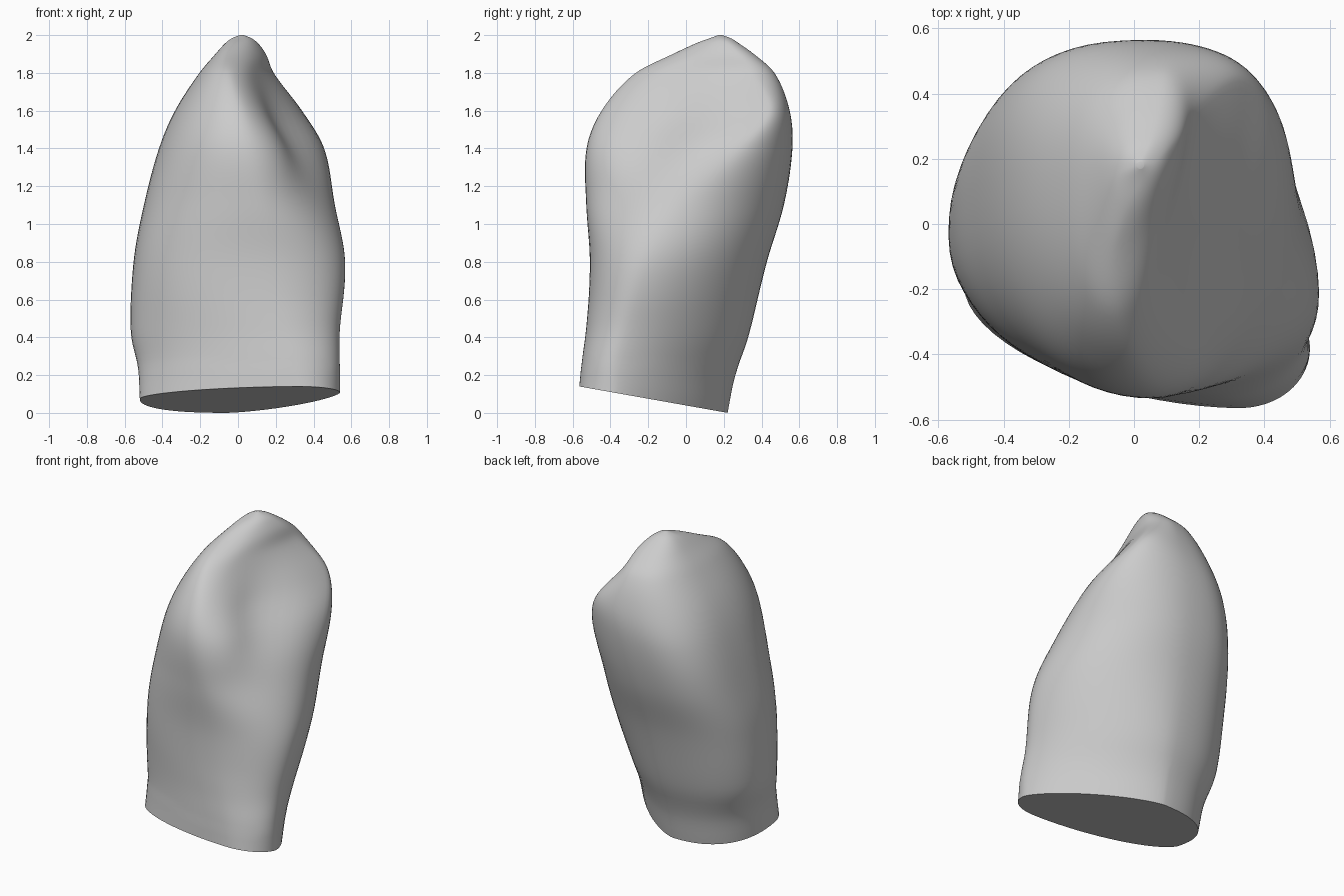
import bpy, bmesh, math

SEGMENTS, ROWS = 72, 80

# Levels: height, then the left, right, front and back extreme points (x, y)
LEVELS = [
    (0.0, -.52, -.20, .54, -.38, .32, -.565, -.06, .22),
    (0.2, -.53, -.14, .54, -.37, .28, -.55, -.06, .26),
    (0.4, -.57, -.06, .54, -.32, .22, -.53, -.05, .33),
    (0.8, -.555, .01, .57, -.20, .13, -.51, -.04, .43),
    (1.1, -.50, .04, .515, -.02, .10, -.53, -.02, .52),
    (1.4, -.42, .08, .46, .25, .04, -.53, .02, .565),
    (1.6, -.335, .10, .34, .43, .00, -.45, .08, .55),
    (1.8, -.205, .10, .19, .34, -.05, -.27, .08, .47),
    (1.9, -.12, .13, .15, .27, -.05, -.07, .07, .36),
    (1.96, -.065, .15, .105, .22, -.01, .06, .05, .275),
    (1.985, -.03, .17, .07, .19, .02, .13, .04, .235),
    (2.0, .01, .18, .03, .18, .02, .17, .02, .19),
]


def level_at(z):
    """Smoothly interpolate the extreme points at a height."""
    i = max(k for k in range(len(LEVELS) - 1) if LEVELS[k][0] <= z)
    a, b = LEVELS[i], LEVELS[i + 1]
    p, n = LEVELS[max(i - 1, 0)], LEVELS[min(i + 2, len(LEVELS) - 1)]
    h = b[0] - a[0]
    t = (z - a[0]) / h
    out = []
    for k in range(1, 9):
        ma = (b[k] - p[k]) / (b[0] - p[0]) * h
        mb = (n[k] - a[k]) / (n[0] - a[0]) * h
        out.append((2*t**3 - 3*t*t + 1) * a[k] + (t**3 - 2*t*t + t) * ma
                   + (3*t*t - 2*t**3) * b[k] + (t**3 - t*t) * mb)
    return out


def bump(u, width):
    return math.exp(-(u / width) ** 2)


def section_point(level, z, angle):
    """Point on a section made of four rounded quarters."""
    wx, wy, ex, ey, sx, sy, nx, ny = level
    c, s = math.cos(angle), math.sin(angle)
    x_mid = nx if s >= 0 else sx
    y_mid = ey if c >= 0 else wy
    rx = abs((ex if c >= 0 else wx) - x_mid)
    ry = abs((ny if s >= 0 else sy) - y_mid)
    rise = min(z / 1.2, 1)
    if c > 0 and s > 0:          # back right side, flatter near the root
        power = 1.42 + 0.65 * rise
    elif c > 0:                  # inner face, flatter near the tip and the neck
        power = 2.05 - 0.42 * bump(z - 1.77, 0.28) - 0.2 * bump(z - 1.14, 0.16)
    elif s > 0:                  # full back left side
        power = 2.4 + 0.4 * bump(z - 1.2, 0.35)
    else:                        # front left side, tucked in at the root
        power = 1.75 + 0.35 * rise + 0.3 * bump(z - 0.8, 0.35)
    x = x_mid + math.copysign(rx * abs(c) ** (2 / power), c)
    y = y_mid + math.copysign(ry * abs(s) ** (2 / power), s)
    # Fossa between the two marginal ridges, leaning back as it rises
    if x > 0:
        lean = y + 0.19 - 0.5 * (z - 1.42)
        x -= 0.1 * bump(lean, 0.2) * bump(z - 1.47, 0.25) * min(x / 0.1, 1)
    # Oblique root face
    if z < 0.6:
        root = 0.14 - 0.178 * (y + 0.565)
        z = root + (0.6 - root) * z / 0.6
    return x, y, z


# Crown and root as one lofted body
bm = bmesh.new()
rings = []
for r in range(ROWS + 1):
    z = min(2 * math.sin(math.pi / 2 * r / ROWS), 1.9999)
    level = level_at(z)
    rings.append([bm.verts.new(section_point(level, z, 2 * math.pi * k / SEGMENTS))
                  for k in range(SEGMENTS)])
for low, high in zip(rings, rings[1:]):
    for k in range(SEGMENTS):
        j = (k + 1) % SEGMENTS
        bm.faces.new((low[k], low[j], high[j], high[k]))
bm.faces.new(rings[0][::-1])
bm.faces.new(rings[-1])
bmesh.ops.remove_doubles(bm, verts=bm.verts, dist=0.0005)

# Even out the upper surface, keeping the cut root rim crisp
soft = [v for v in bm.verts if v.co.z > 0.25]
for _ in range(4):
    bmesh.ops.smooth_vert(bm, verts=soft, factor=0.5,
                          use_axis_x=True, use_axis_y=True, use_axis_z=True)
bmesh.ops.recalc_face_normals(bm, faces=bm.faces)

cube = bpy.data.objects.get("Cube")
if cube:
    bpy.data.objects.remove(cube, do_unlink=True)

mesh = bpy.data.meshes.new("tooth_body")
bm.to_mesh(mesh)
bm.free()
tooth = bpy.data.objects.new("tooth_body", mesh)
bpy.context.collection.objects.link(tooth)

# Plain grey enamel
grey = bpy.data.materials.new("light_grey")
grey.use_nodes = True
colour = (0.6, 0.6, 0.6, 1)
grey.diffuse_color = colour
grey.node_tree.nodes["Principled BSDF"].inputs["Base Color"].default_value = colour
mesh.materials.append(grey)

bpy.ops.object.select_all(action="DESELECT")
tooth.select_set(True)
bpy.context.view_layer.objects.active = tooth
bpy.ops.object.shade_smooth_by_angle(angle=math.radians(40))
